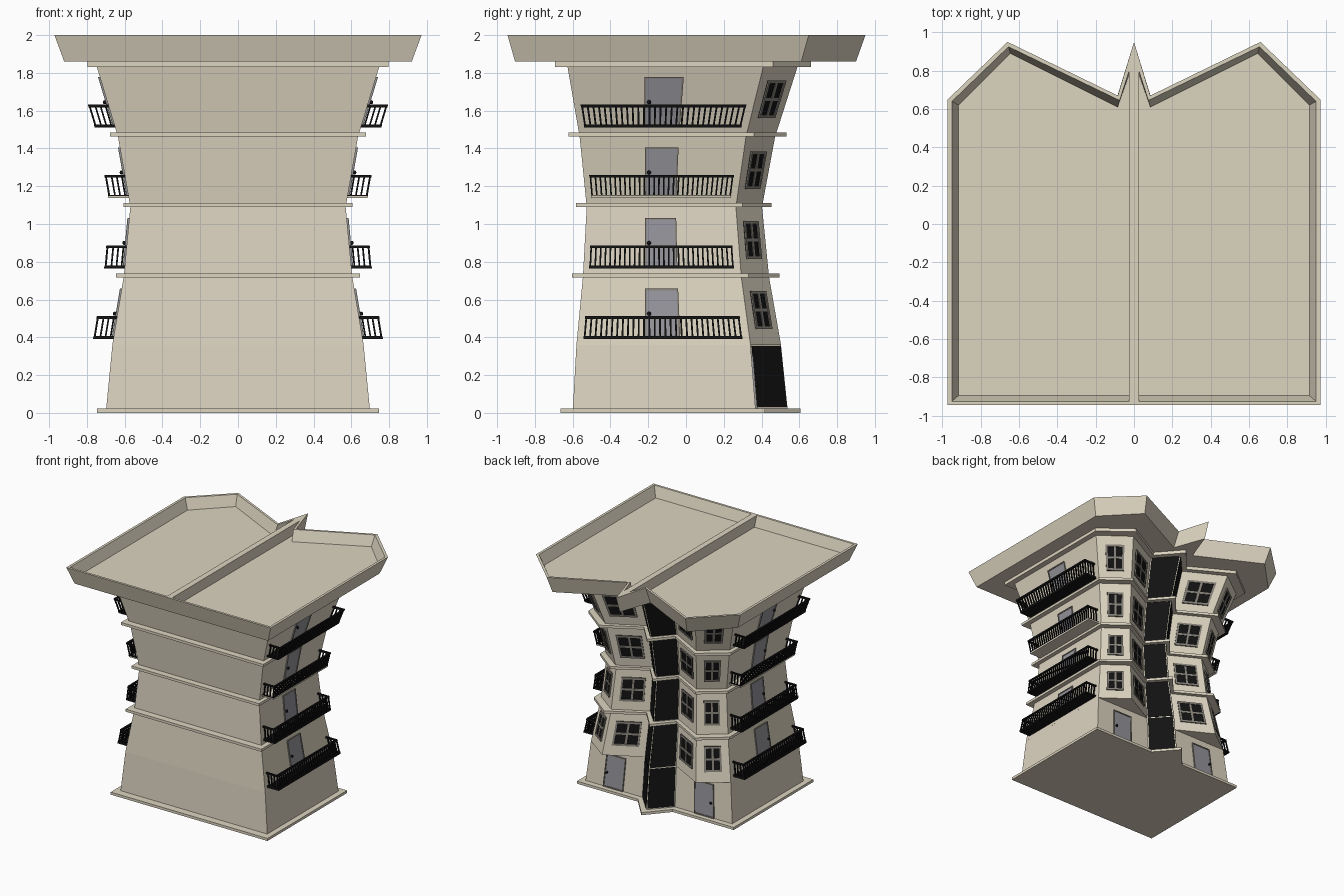
import bpy, bmesh
from mathutils import Vector

if "Cube" in bpy.data.objects:
    bpy.data.objects.remove(bpy.data.objects["Cube"])


def material(name, rgb):
    m = bpy.data.materials.new(name)
    m.diffuse_color = (*rgb, 1)
    m.use_nodes = True
    m.node_tree.nodes["Principled BSDF"].inputs["Base Color"].default_value = m.diffuse_color
    return m


STONE = material("stone", (0.72, 0.66, 0.53))
BLACK = material("black", (0.006, 0.006, 0.006))
GREY = material("door_grey", (0.30, 0.30, 0.33))
FRAME = material("frame_grey", (0.24, 0.22, 0.19))

# Hourglass profile: half width of the walls at each height
LEVELS = [(0, 0.70), (0.36, 0.665), (0.72, 0.605), (1.09, 0.57), (1.46, 0.635), (1.84, 0.75)]
# Right half of the plans at ground level, counter-clockwise
FRONT, CORNER, PEAK = (0.70, -0.60), (0.70, 0.37), (0.47, 0.54)
VALLEY, TIP = (0.155, 0.37), (0, 0.54)


def scale_at(z):
    for (z0, w0), (z1, w1) in zip(LEVELS, LEVELS[1:]):
        if z <= z1:
            break
    return (w0 + (w1 - w0) * (z - z0) / (z1 - z0)) / 0.70


def full(half):
    # mirror the right half plan; the last point is on the axis
    return half + [(-x, y) for x, y in half[-2::-1]]


UPPER = full([FRONT, CORNER, PEAK, VALLEY, TIP])
GROUND = full([FRONT, CORNER, VALLEY, TIP])


def at(p, z):
    s = scale_at(z)
    return Vector((p[0] * s, -0.2 + (p[1] + 0.2) * s, z))


def finish(name, bm, mat):
    bmesh.ops.recalc_face_normals(bm, faces=bm.faces)
    me = bpy.data.meshes.new(name)
    bm.to_mesh(me)
    bm.free()
    me.materials.append(mat)
    ob = bpy.data.objects.new(name, me)
    bpy.context.collection.objects.link(ob)
    return ob


def loft(name, rings, mat, skip_last=False):
    bm = bmesh.new()
    loops = [[bm.verts.new(p) for p in r] for r in rings]
    n = len(loops[0])
    for a, b in zip(loops, loops[1:]):
        for i in range(n - 1 if skip_last and a is loops[0] else n):
            j = (i + 1) % n
            bm.faces.new((a[i], a[j], b[j], b[i]))
    bm.faces.new(loops[0][::-1])
    bm.faces.new(loops[-1])
    return finish(name, bm, mat)


def face_point(edge, u, z, d, side):
    # point on a wall face: u along it, z up, d outwards
    a, b = Vector(edge[0]), Vector(edge[1])
    t = (b - a).normalized()
    p = at(a + t * u, z) + Vector((t.y, -t.x, 0)) * d
    p.x *= side
    return p


def boxes(name, items, mat):
    # items: (edge, u0, u1, z0, z1, d0, d1), built on both halves
    bm = bmesh.new()
    for e, u0, u1, z0, z1, d0, d1 in items:
        for side in (1, -1):
            v = [bm.verts.new(face_point(e, u, z, d, side))
                 for z in (z0, z1) for u, d in ((u0, d0), (u1, d0), (u1, d1), (u0, d1))]
            for f in ((0, 1, 2, 3), (4, 5, 6, 7), (0, 1, 5, 4), (1, 2, 6, 5), (2, 3, 7, 6), (3, 0, 4, 7)):
                bm.faces.new([v[i] for i in f])
    return finish(name, bm, mat)


def border(e, u0, u1, z0, z1, w, d):
    return [(e, u0, u0 + w, z0, z1, 0, d), (e, u1 - w, u1, z0, z1, 0, d),
            (e, u0, u1, z0, z0 + w, 0, d), (e, u0, u1, z1 - w, z1, 0, d)]


# Walls: recessed ground floor and the four storeys above
loft("ground_floor_walls", [[at(p, z) for p in GROUND] for z in (0.01, 0.362)], STONE)
loft("upper_walls", [[at(p, z) for p in UPPER] for z, _ in LEVELS[1:]], STONE)


# Projecting floor bands
def band(name, plan, z0, z1):
    ring = [at(p, z0) for p in plan]
    ring = [Vector((p.x * 1.065, -0.04 + (p.y + 0.04) * 1.115, 0)) for p in ring]
    loft(name, [[p + Vector((0, 0, z)) for p in ring] for z in (z0, z1)], STONE)


band("base_slab", GROUND, 0, 0.022)
for k, z in enumerate((0.717, 1.09, 1.462)):
    band(f"floor_band_{k + 1}", UPPER, z, z + 0.022)
band("roof_band", UPPER, 1.832, 1.862)

# Flared roof with a sunken pocket in each half
roof_rings = [
    (1.86, [(0, -0.905), (0.92, -0.905), (0.92, 0.61), (0.64, 0.90), (0.10, 0.625), (0, 0.90)]),
    (2.0, [(0, -0.945), (0.972, -0.945), (0.972, 0.65), (0.66, 0.95), (0.085, 0.67), (0, 0.95)]),
    (2.0, [(0.025, -0.925), (0.95, -0.925), (0.95, 0.64), (0.655, 0.925), (0.075, 0.645), (0.025, 0.80)]),
    (1.91, [(0.025, -0.895), (0.915, -0.895), (0.915, 0.62), (0.645, 0.89), (0.085, 0.61), (0.025, 0.78)]),
]
roof = loft("roof", [[(x, y, z) for x, y in pts] for z, pts in roof_rings], STONE, skip_last=True)
mod = roof.modifiers.new("mirror", 'MIRROR')
mod.use_axis = (True, False, False)

# Central glazing on the wedge
SIDE, CHAMFER, INNER = (FRONT, CORNER), (CORNER, PEAK), (PEAK, VALLEY)
WEDGE, BACK = (VALLEY, TIP), (CORNER, VALLEY)
spans = ((0.03, 0.355), (0.365, 0.715), (0.745, 1.087), (1.117, 1.459), (1.489, 1.83))
boxes("wedge_glazing", [(WEDGE, 0.008, 0.224, a, b, -0.002, 0.004) for a, b in spans], BLACK)

# Windows with frames and crossbars
panes, frames = [], []
for zc in (0.545, 0.915, 1.285, 1.66):
    for e, mid, hw in ((CHAMFER, 0.143, 0.075), (INNER, 0.179, 0.115)):
        a, b, z0, z1 = mid - hw, mid + hw, zc - 0.1, zc + 0.1
        panes.append((e, a, b, z0, z1, -0.002, 0.004))
        frames += border(e, a, b, z0, z1, 0.016, 0.01)
        frames += [(e, mid - 0.009, mid + 0.009, z0, z1, 0, 0.008),
                   (e, a, b, zc - 0.008, zc + 0.008, 0, 0.008)]
boxes("window_panes", panes, BLACK)
boxes("window_frames", frames, FRAME)

# Doors: balcony doors on the sides, entrances at the back
balcony_z = (0.39, 0.765, 1.138, 1.51)
doors = [(SIDE, 0.38, 0.58, z + 0.01, z + 0.268) for z in balcony_z]
doors.append((BACK, 0.17, 0.36, 0.022, 0.30))
boxes("doors", [d + (-0.002, 0.005) for d in doors], GREY)
boxes("door_frames", [b for d in doors for b in border(*d, 0.009, 0.01)], FRAME)
bm = bmesh.new()
for e, u0, u1, z0, z1 in doors:
    for side in (1, -1):
        c = face_point(e, u0 + 0.025, z0 + 0.125, 0.014, side)
        r = bmesh.ops.create_uvsphere(bm, u_segments=10, v_segments=6, radius=0.011)
        bmesh.ops.translate(bm, verts=r["verts"], vec=c)
finish("door_knobs", bm, BLACK)

# Balconies: slab, handrail and balusters
U0, U1, D = 0.035, 0.93, 0.108
for k, z in enumerate(balcony_z):
    boxes(f"balcony_slab_{k + 1}", [(SIDE, U0, U1, z, z + 0.012, -0.01, D)],
          STONE if k == 2 else BLACK)
    rail = []
    for zr, h in ((z + 0.108, 0.014), (z + 0.010, 0.006)):
        rail += [(SIDE, U0, U1, zr, zr + h, D - 0.014, D),
                 (SIDE, U0, U0 + 0.014, zr, zr + h, 0, D),
                 (SIDE, U1 - 0.014, U1, zr, zr + h, 0, D)]
    n = 30
    for i in range(n):
        u = U0 + 0.002 + (U1 - U0 - 0.014) * i / (n - 1)
        rail.append((SIDE, u, u + 0.010, z + 0.01, z + 0.11, D - 0.012, D - 0.002))
    for i in range(3):
        d = 0.012 + i * 0.027
        for u in (U0 + 0.002, U1 - 0.012):
            rail.append((SIDE, u, u + 0.010, z + 0.01, z + 0.11, d, d + 0.009))
    boxes(f"balcony_railing_{k + 1}", rail, BLACK)
